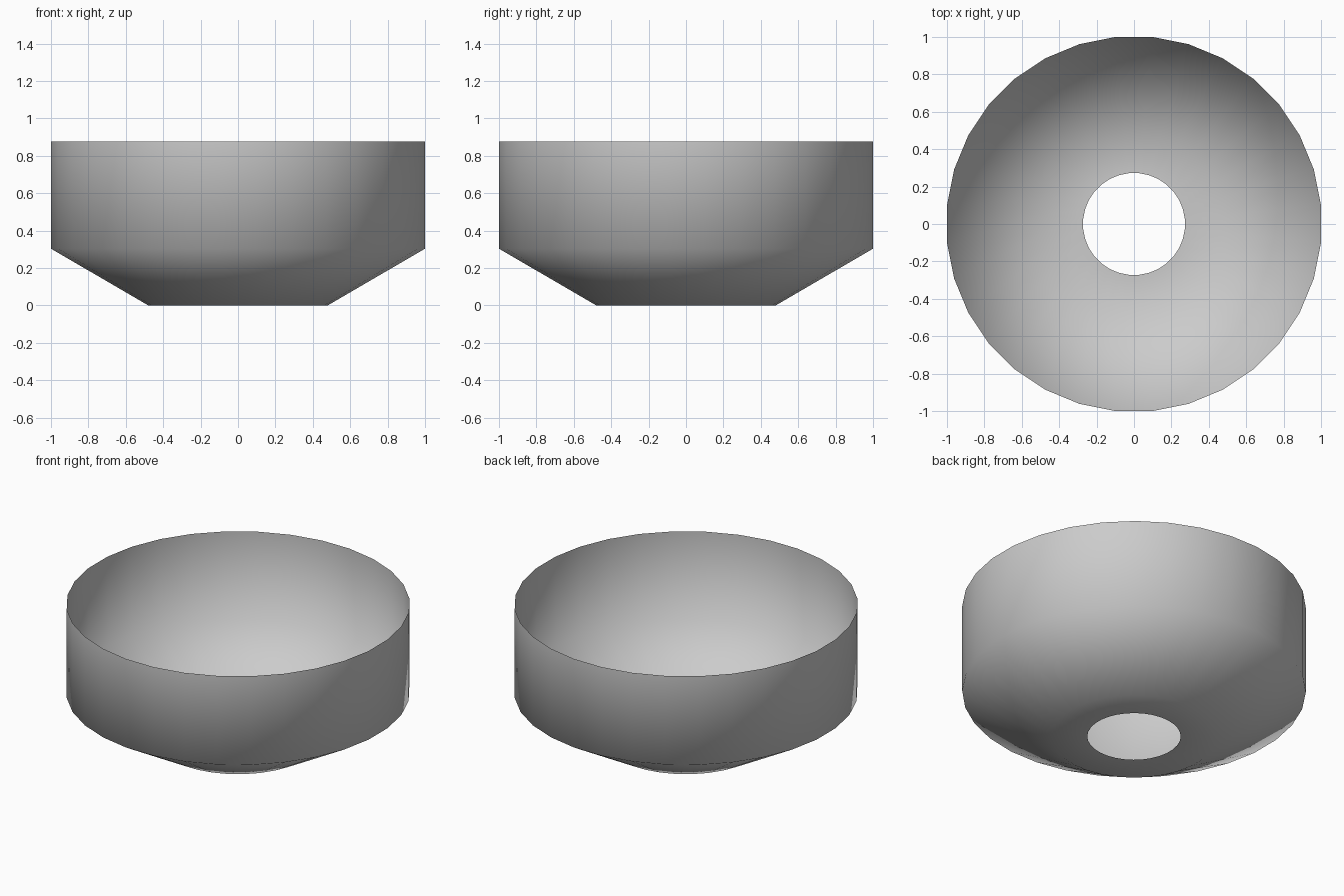
import bpy, bmesh, math

if "Cube" in bpy.data.objects:
    bpy.data.objects.remove(bpy.data.objects["Cube"])

SIDES = 32
# (radius, height) from the hole in the floor up to the open rim
PROFILE = [(0.272, 0.0), (0.48, 0.0), (1.0, 0.303), (1.0, 0.875)]


def ring(bm, radius, z):
    # flats face the axes, so radius is measured to the middle of a side
    r = radius / math.cos(math.pi / SIDES)
    angles = [2 * math.pi * (i + 0.5) / SIDES for i in range(SIDES)]
    return [bm.verts.new((r * math.cos(a), r * math.sin(a), z)) for a in angles]


# single-walled bowl with open top and round floor hole
bm = bmesh.new()
rings = [ring(bm, r, z) for r, z in PROFILE]
for low, high in zip(rings, rings[1:]):
    for i in range(SIDES):
        j = (i + 1) % SIDES
        face = bm.faces.new((low[i], low[j], high[j], high[i]))
        face.smooth = True

mesh = bpy.data.meshes.new("bowl")
bm.to_mesh(mesh)
bm.free()
bowl = bpy.data.objects.new("bowl", mesh)
bpy.context.collection.objects.link(bowl)
